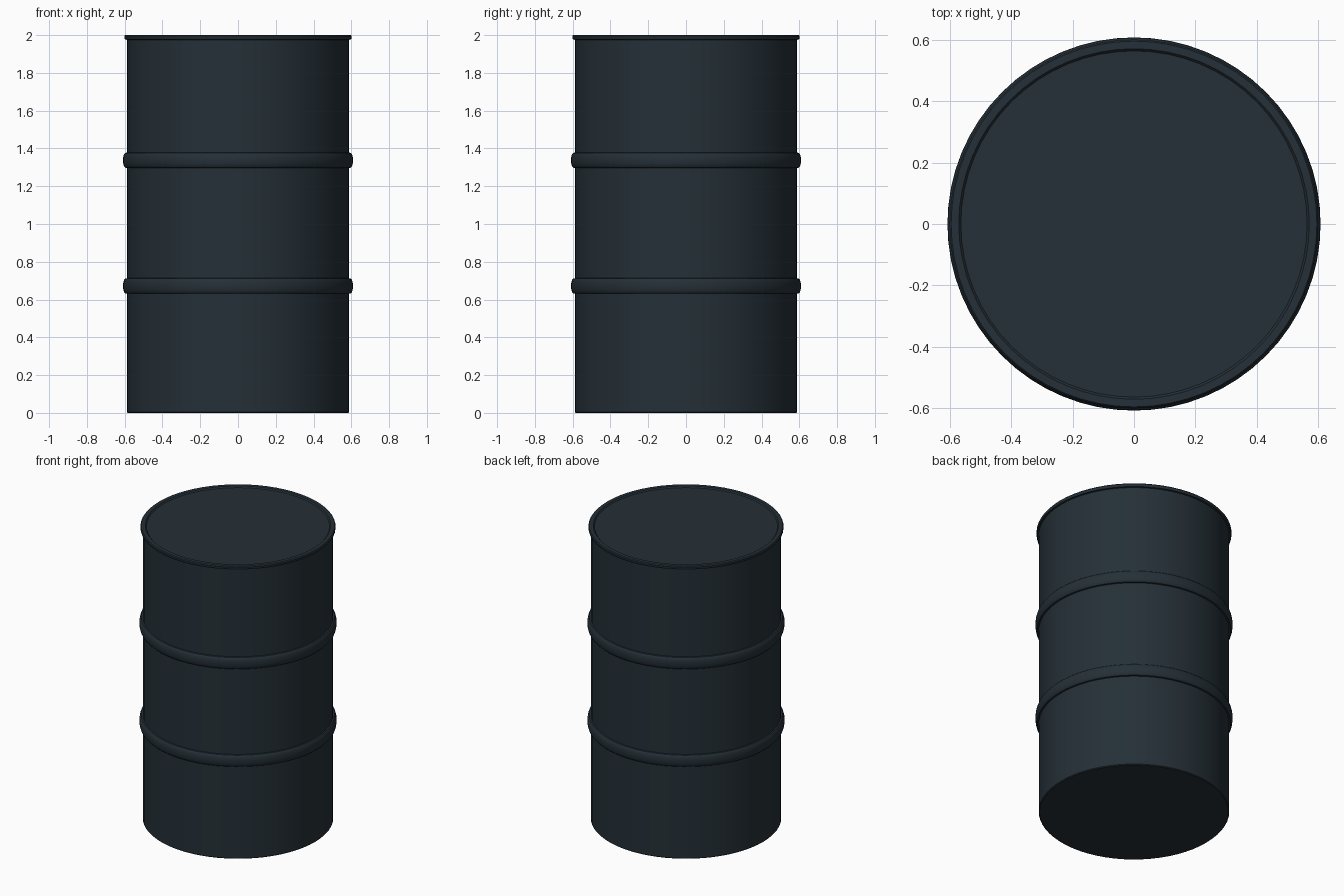
import bpy, bmesh, math

if "Cube" in bpy.data.objects:
    bpy.data.objects.remove(bpy.data.objects["Cube"])

SIDES = 64
paint = bpy.data.materials.new("dark blue grey paint")
paint.diffuse_color = (0.018, 0.029, 0.038, 1)
paint.use_nodes = True
paint.node_tree.nodes["Principled BSDF"].inputs["Base Color"].default_value = paint.diffuse_color


def lathe(name, profile):
    """Spin a list of (radius, z) points around z; radius 0 makes a cap centre."""
    bm = bmesh.new()
    rings = []
    for r, z in profile:
        if r == 0:
            rings.append([bm.verts.new((0, 0, z))])
        else:
            rings.append([bm.verts.new((r * math.cos(2 * math.pi * i / SIDES),
                                        r * math.sin(2 * math.pi * i / SIDES), z))
                          for i in range(SIDES)])
    for a, b in zip(rings, rings[1:]):
        for i in range(SIDES):
            j = (i + 1) % SIDES
            if len(a) == 1:
                bm.faces.new((a[0], b[j], b[i]))
            elif len(b) == 1:
                bm.faces.new((a[i], a[j], b[0]))
            else:
                bm.faces.new((a[i], a[j], b[j], b[i]))
    bmesh.ops.recalc_face_normals(bm, faces=bm.faces)
    mesh = bpy.data.meshes.new(name)
    bm.to_mesh(mesh)
    bm.free()
    mesh.materials.append(paint)
    ob = bpy.data.objects.new(name, mesh)
    bpy.context.collection.objects.link(ob)
    bpy.ops.object.select_all(action='DESELECT')
    ob.select_set(True)
    bpy.context.view_layer.objects.active = ob
    bpy.ops.object.shade_smooth_by_angle(angle=math.radians(35))


R = 0.588
# One continuous sheet: base, wall with two rolled ribs, rim and sunken lid
profile = [(0, 0), (R - 0.005, 0), (R, 0.005)]
for zc in (0.672, 1.337):
    for k in range(11):
        t = math.pi * k / 10
        profile.append((R + 0.021 * math.sin(t) ** 0.7 if 0 < k < 10 else R,
                        zc - 0.041 * math.cos(t)))
# Rim lip and lid
profile += [(R, 1.975), (0.598, 1.977), (0.602, 1.983), (0.602, 1.994),
            (0.597, 2.0), (0.572, 2.0), (0.565, 1.992), (0, 1.992)]
lathe("drum_body", profile)
